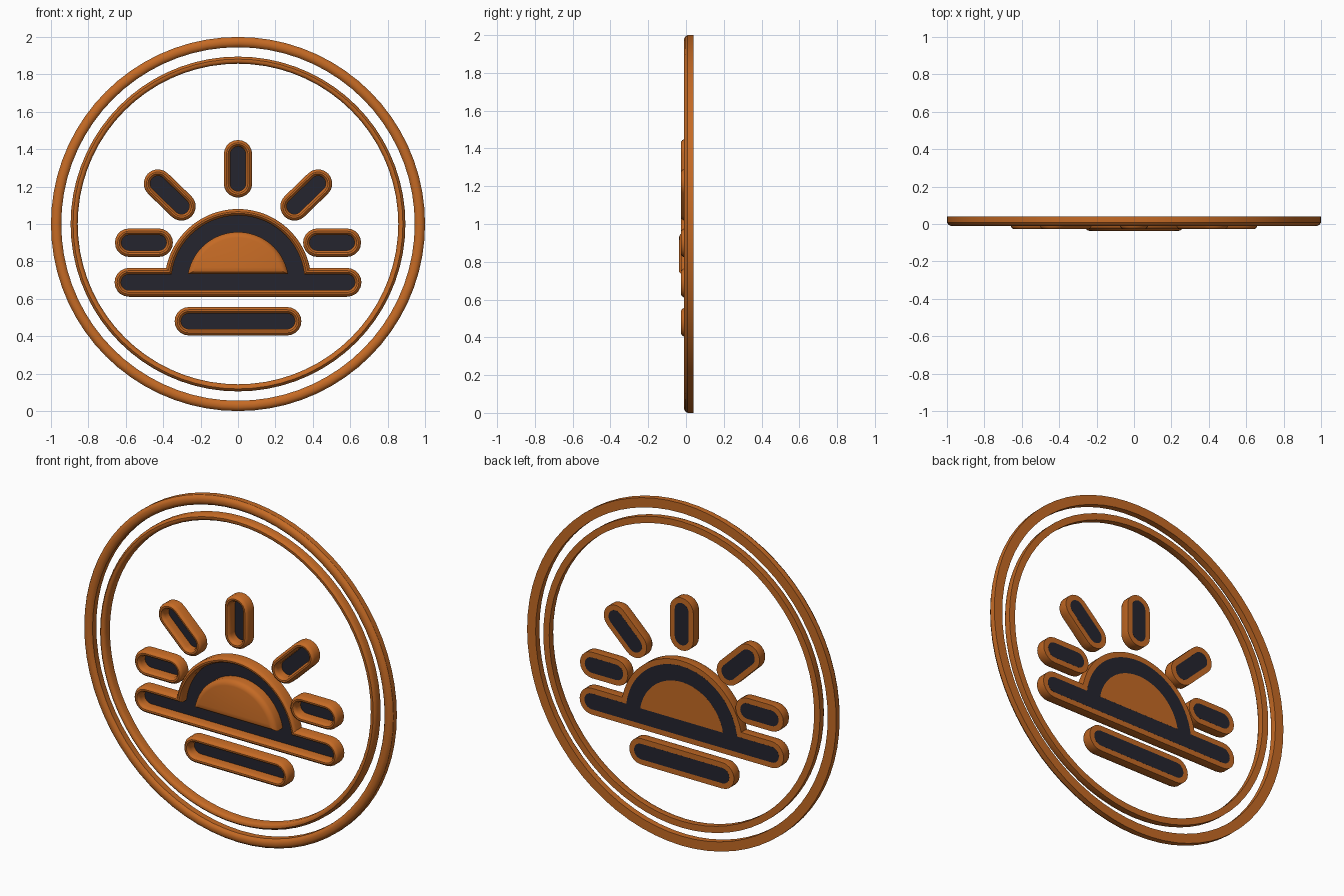
import bpy, bmesh
from math import pi, sin, cos, sqrt, atan2

cube = bpy.data.objects.get("Cube")
if cube:
    bpy.data.objects.remove(cube)


def material(name, rgb):
    m = bpy.data.materials.new(name)
    m.use_nodes = True
    m.diffuse_color = (*rgb, 1)
    m.node_tree.nodes["Principled BSDF"].inputs["Base Color"].default_value = (*rgb, 1)
    return m


ORANGE = material("burnt_orange", (0.56, 0.145, 0.018))
DARK = material("dark_slate", (0.018, 0.018, 0.028))

BACK = 0.04
RIM = 0.035
# Raised border section: (distance outward, depth)
RIM_SECTION = [(0, BACK), (RIM, BACK), (RIM, -0.010), (0.029, -0.021),
               (0.021, -0.026), (0.012, -0.025), (0.005, -0.018), (0, -0.006)]


def arc(cx, cz, r, start, end, n):
    """Points (x, z) along an arc, both ends included."""
    angles = [start + (end - start) * i / n for i in range(n + 1)]
    return [(cx + r * cos(t), cz + r * sin(t)) for t in angles]


def capsule(a, b, r, n=10):
    """Outline of a rounded bar between two centres."""
    t = atan2(b[1] - a[1], b[0] - a[0])
    return arc(*b, r, t - pi / 2, t + pi / 2, n) + arc(*a, r, t + pi / 2, t + 3 * pi / 2, n)


def horizon(d):
    """Outline of the long bar merged with the half sun, grown by d."""
    cz, half, rb, rs = 0.688, 0.583, 0.042 + d, 0.357 + d
    t = atan2(rb, sqrt(rs * rs - rb * rb))
    return (arc(half, cz, rb, -pi / 2, pi / 2, 10) + arc(0, cz, rs, t, pi - t, 40)
            + arc(-half, cz, rb, pi / 2, 3 * pi / 2, 10))


def loft(name, mat, layers, closed):
    """Skin outlines at given depths; closed joins last to first, else caps the ends."""
    bm = bmesh.new()
    rings = [[bm.verts.new((x, y, z)) for x, z in pts] for pts, y in layers]
    pairs = list(zip(rings, rings[1:]))
    if closed:
        pairs.append((rings[-1], rings[0]))
    else:
        bm.faces.new(rings[0])
        bm.faces.new(rings[-1])
    for p, q in pairs:
        for i in range(len(p)):
            j = (i + 1) % len(p)
            bm.faces.new((p[i], p[j], q[j], q[i]))
    bmesh.ops.recalc_face_normals(bm, faces=bm.faces)
    mesh = bpy.data.meshes.new(name)
    bm.to_mesh(mesh)
    bm.free()
    mesh.materials.append(mat)
    ob = bpy.data.objects.new(name, mesh)
    bpy.context.collection.objects.link(ob)
    bpy.ops.object.select_all(action='DESELECT')
    ob.select_set(True)
    bpy.context.view_layer.objects.active = ob
    bpy.ops.object.shade_smooth_by_angle(angle=0.6)
    return ob


def framed(name, outline):
    """Raised border with a thin dark panel set deep inside it."""
    loft(name + "_rim", ORANGE, [(outline(d), y) for d, y in RIM_SECTION], True)
    loft(name + "_panel", DARK, [(outline(0.004), 0.031), (outline(0.004), BACK + 0.0003)], False)


def ring(name, inner, outer, front):
    """Round hoop with a softened front."""
    w = outer - inner
    section = [(inner, BACK), (outer, BACK), (outer, front + 0.018),
               (outer - 0.15 * w, front + 0.006), (outer - 0.35 * w, front),
               (inner + 0.35 * w, front), (inner + 0.15 * w, front + 0.005), (inner, front + 0.015)]
    loft(name, ORANGE, [(arc(0, 1, r, 0, 2 * pi, 72)[:-1], y) for r, y in section], True)


# Two concentric hoops
ring("outer_ring", 0.945, 1.0, -0.01)
ring("inner_ring", 0.857, 0.895, -0.01)

# Rays and lower bar
bars = {"top_ray": ((0, 1.217), (0, 1.373)), "lower_bar": ((-0.263, 0.48), (0.263, 0.48))}
for side, s in (("left", 1), ("right", -1)):
    bars[side + "_diagonal_ray"] = ((s * 0.302, 1.094), (s * 0.428, 1.216))
    bars[side + "_level_ray"] = ((s * 0.424, 0.9), (s * 0.582, 0.9))
for name, (a, b) in bars.items():
    framed(name, lambda d, a=a, b=b: capsule(a, b, 0.041 + d))

# Horizon with half sun
framed("horizon", horizon)


# Solid sun core, stepped in toward its front
def core(inset):
    r, cz, base = 0.272 - inset, 0.685, 0.732 + inset * 0.6
    t = atan2(base - cz, sqrt(r * r - (base - cz) ** 2))
    return arc(0, cz, r, t, pi - t, 32)


loft("sun_core", ORANGE, [(core(i), y) for i, y in
     ((0, BACK + 0.0006), (0, -0.012), (0.006, -0.025), (0.018, -0.034), (0.03, -0.038))], False)
